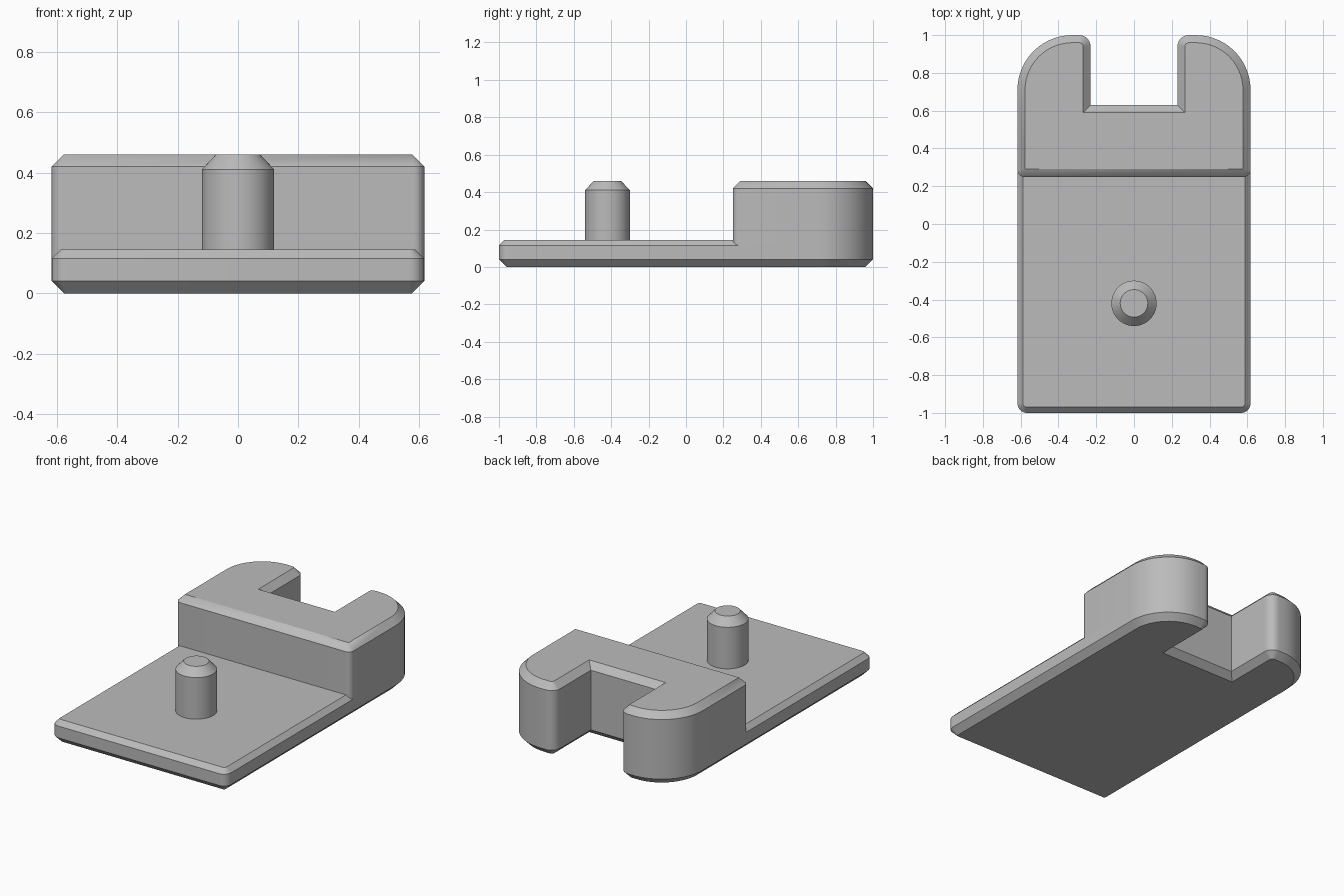
import bpy
import bmesh
from math import radians, pi, sin, cos
from mathutils import Vector

if "Cube" in bpy.data.objects:
    bpy.data.objects.remove(bpy.data.objects["Cube"])

grey = bpy.data.materials.new("plain grey")
grey.use_nodes = True
grey.diffuse_color = (0.5, 0.5, 0.5, 1)
grey.node_tree.nodes["Principled BSDF"].inputs["Base Color"].default_value = (0.5, 0.5, 0.5, 1)

ARC_STEPS = 14


def outline(corners, inset):
    """Points of a counter-clockwise right-angled outline, moved inward, with rounded corners."""
    pts = []
    count = len(corners)
    for i, (x, y, radius) in enumerate(corners):
        p = Vector((x, y))
        a = (p - Vector(corners[i - 1][:2])).normalized()
        b = (Vector(corners[(i + 1) % count][:2]) - p).normalized()
        p += inset * (a.orthogonal() + b.orthogonal())
        if radius == 0:
            pts.append(p)
            continue
        r = max(radius - inset, 0)
        centre = p + r * (b - a)
        for k in range(ARC_STEPS + 1):
            t = pi / 2 * k / ARC_STEPS
            pts.append(centre + r * (a * sin(t) - b * cos(t)))
    return pts


def finish(name, bm):
    bmesh.ops.remove_doubles(bm, verts=bm.verts, dist=1e-5)
    bmesh.ops.recalc_face_normals(bm, faces=bm.faces)
    mesh = bpy.data.meshes.new(name)
    bm.to_mesh(mesh)
    bm.free()
    mesh.materials.append(grey)
    obj = bpy.data.objects.new(name, mesh)
    bpy.context.collection.objects.link(obj)
    bpy.ops.object.select_all(action="DESELECT")
    obj.select_set(True)
    bpy.context.view_layer.objects.active = obj
    bpy.ops.object.shade_smooth_by_angle(angle=radians(25))


def slab(name, corners, levels):
    """Stack of outlines; each level is (height, inset)."""
    bm = bmesh.new()
    rings = [[bm.verts.new((p.x, p.y, z)) for p in outline(corners, d)] for z, d in levels]
    bm.faces.new(rings[0][::-1])
    bm.faces.new(rings[-1])
    for low, high in zip(rings, rings[1:]):
        for i in range(len(low)):
            j = (i + 1) % len(low)
            bm.faces.new((low[i], low[j], high[j], high[i]))
    finish(name, bm)


def forked(front, front_radius):
    """Footprint from a straight front edge back to two rounded prongs."""
    half = [(W, front, front_radius), (W, 1, 0.29), (NOTCH, 1, 0.06), (NOTCH, 0.63, 0)]
    return half + [(-x, y, r) for x, y, r in reversed(half)]


W, NOTCH = 0.617, 0.23
SHOULDER, FLOOR, TOP = 0.115, 0.145, 0.46

# Base with chamfered underside
slab("base_plate", forked(-1, 0.05), [(0, 0.04), (0.04, 0), (SHOULDER, 0)])

# Chamfered upper layer of the plate, running into the block
slab("plate_top", [(W, -1, 0.05), (W, 0.5, 0), (-W, 0.5, 0), (-W, -1, 0.05)],
     [(SHOULDER, 0), (FLOOR, 0.03)])

# Raised forked block
slab("forked_block", forked(0.25, 0.035), [(SHOULDER, 0), (TOP - 0.04, 0), (TOP, 0.04)])

# Round peg with chamfered tip
bm = bmesh.new()
for z0, z1, r0, r1 in ((FLOOR - 0.02, 0.41, 0.12, 0.12), (0.41, TOP, 0.12, 0.073)):
    cone = bmesh.ops.create_cone(bm, cap_ends=True, segments=48, radius1=r0, radius2=r1, depth=z1 - z0)
    bmesh.ops.translate(bm, verts=cone["verts"], vec=(0, -0.42, (z0 + z1) / 2))
inner = [f for f in bm.faces if len(f.verts) > 4 and abs(f.calc_center_median().z - 0.41) < 1e-4]
bmesh.ops.delete(bm, geom=inner, context="FACES_ONLY")
finish("peg", bm)
